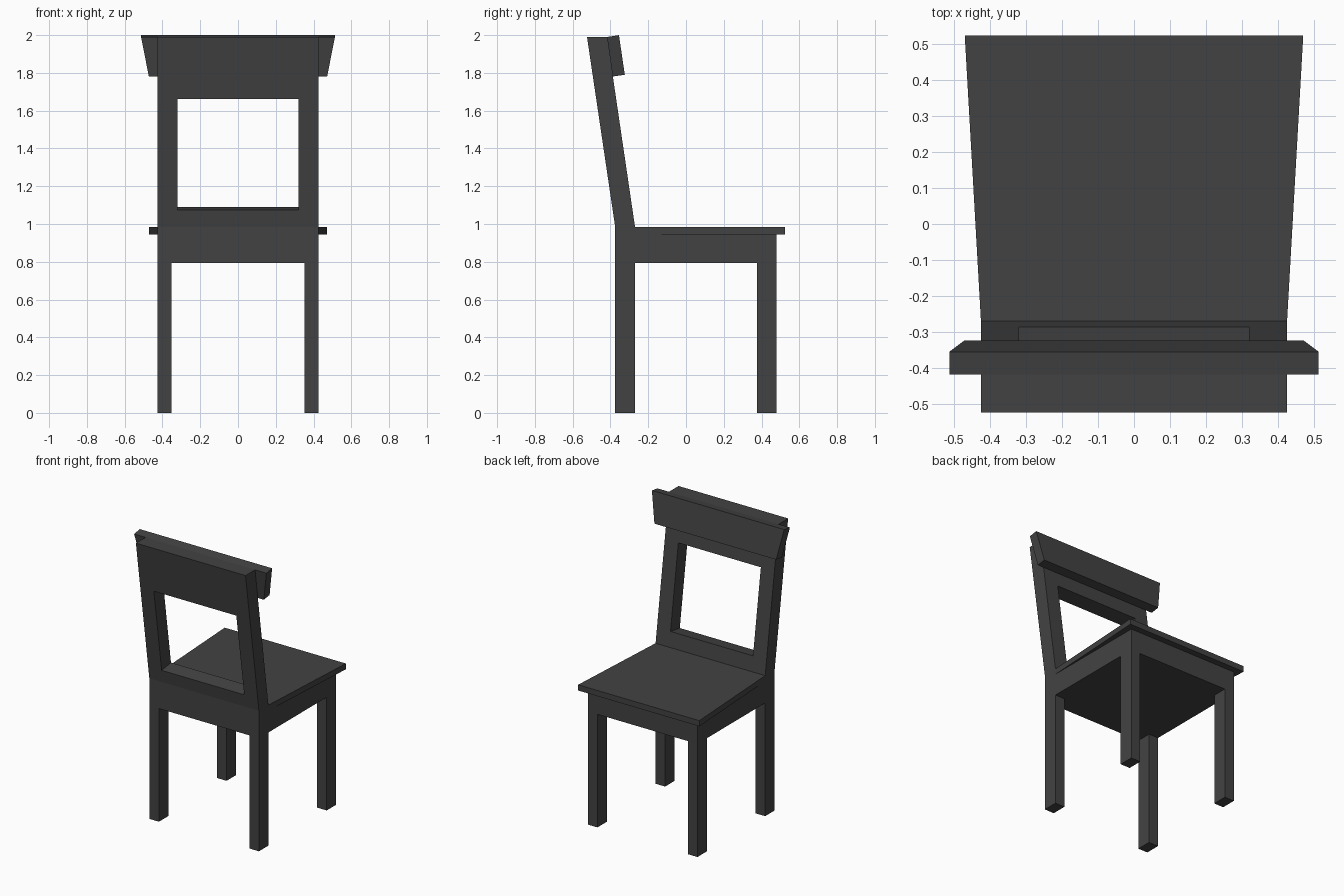
import bpy, bmesh

if "Cube" in bpy.data.objects:
    bpy.data.objects.remove(bpy.data.objects["Cube"])

mat = bpy.data.materials.new("charcoal")
mat.diffuse_color = (0.055, 0.055, 0.055, 1)
mat.use_nodes = True
mat.node_tree.nodes["Principled BSDF"].inputs["Base Color"].default_value = mat.diffuse_color


def solid(name, ring_a, ring_b):
    """Closed solid between two matching rings of points."""
    bm = bmesh.new()
    a = [bm.verts.new(p) for p in ring_a]
    b = [bm.verts.new(p) for p in ring_b]
    n = len(a)
    bm.faces.new(a)
    bm.faces.new(b[::-1])
    for i in range(n):
        bm.faces.new((a[i], b[i], b[(i + 1) % n], a[(i + 1) % n]))
    bmesh.ops.recalc_face_normals(bm, faces=bm.faces)
    me = bpy.data.meshes.new(name)
    bm.to_mesh(me)
    bm.free()
    me.materials.append(mat)
    ob = bpy.data.objects.new(name, me)
    bpy.context.collection.objects.link(ob)
    return ob


def side_prism(name, profile, x0, x1):
    """Extrude a (y, z) profile across x."""
    return solid(name, [(x0, y, z) for y, z in profile],
                 [(x1, y, z) for y, z in profile])


# legs
for end, y0, y1 in (("back", -0.375, -0.27), ("front", 0.375, 0.48)):
    leg = [(y0, 0), (y1, 0), (y1, 0.793), (y0, 0.793)]
    side_prism(end + "_leg_left", leg, -0.425, -0.351)
    side_prism(end + "_leg_right", leg, 0.351, 0.425)

# solid apron under the seat, stepped up where the backrest starts
side_prism("apron", [(-0.375, 0.793), (0.48, 0.793), (0.48, 0.945),
                     (-0.27, 0.945), (-0.27, 0.985), (-0.375, 0.985)],
           -0.425, 0.425)

# seat board, wider towards the open side
board = [(-0.425, -0.27), (0.425, -0.27), (0.47, 0.524), (-0.47, 0.524)]
solid("seat", [(x, y, 0.945) for x, y in board],
      [(x, y, 0.985) for x, y in board])

# leaning backrest with a rectangular opening
back = side_prism("backrest", [(-0.375, 0.985), (-0.27, 0.985),
                               (-0.418, 1.99), (-0.524, 1.99)], -0.425, 0.425)
cutter = side_prism("opening_cutter", [(-0.70, 1.028), (-0.10, 1.117),
                                       (-0.10, 1.718), (-0.70, 1.629)],
                    -0.32, 0.32)
cutter.hide_render = True
cutter.hide_viewport = True
mod = back.modifiers.new("opening", "BOOLEAN")
mod.operation = "DIFFERENCE"
mod.solver = "EXACT"
mod.object = cutter

# flared top rail on the sitter's side
rail = [(-0.418, 1.99, 0.513), (-0.355, 2.0, 0.513),
        (-0.324, 1.79, 0.472), (-0.388, 1.781, 0.472)]
solid("top_rail", [(-x, y, z) for y, z, x in rail],
      [(x, y, z) for y, z, x in rail])
